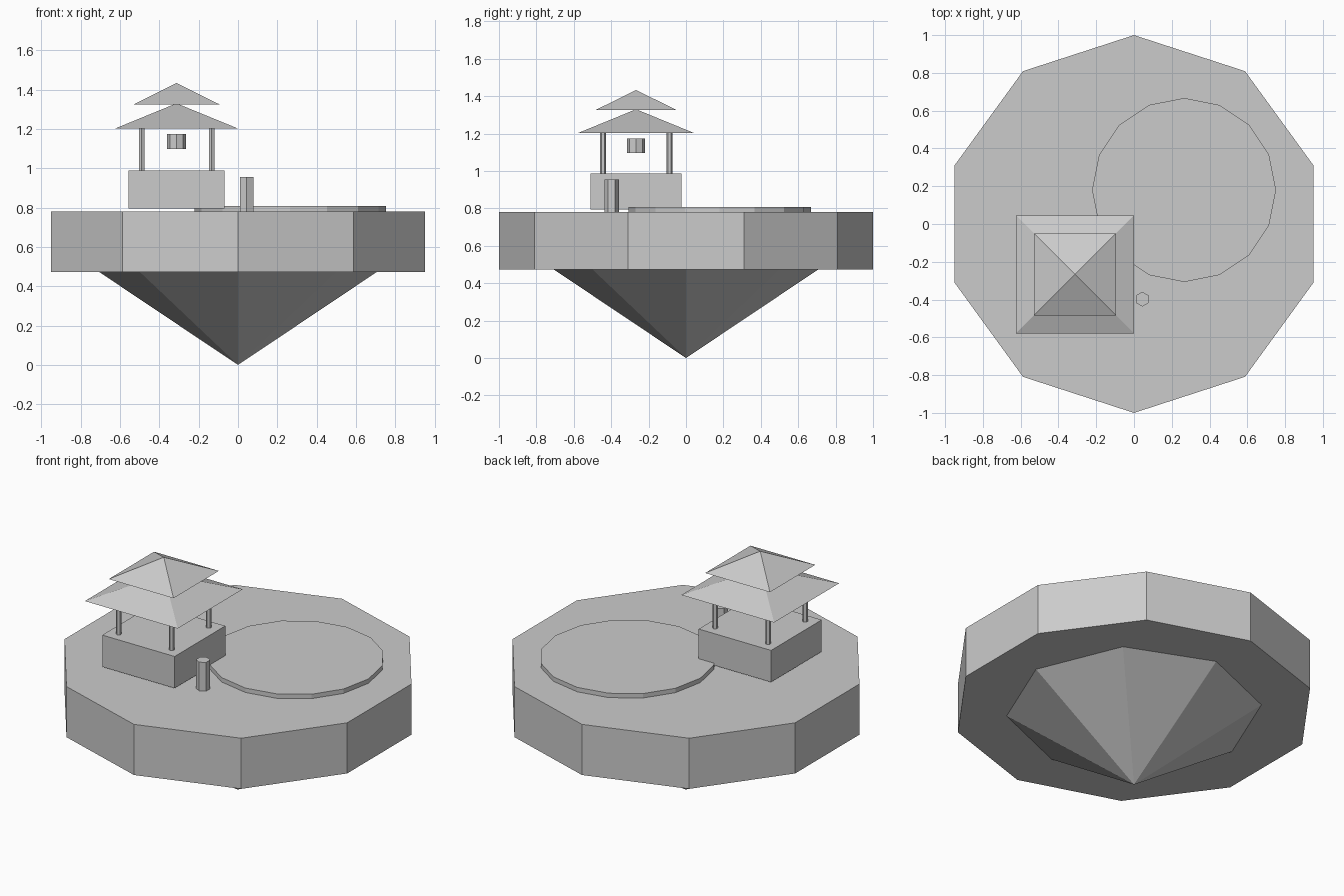
import bpy, math

if "Cube" in bpy.data.objects:
    bpy.data.objects.remove(bpy.data.objects["Cube"])


def prism(name, sides, r1, r2, z0, z1, x=0, y=0, turn=0):
    """Flat-faced prism, cone or frustum with a vertex towards +y (turn in degrees)."""
    if r2 == 0 or r1 == 0:
        bpy.ops.mesh.primitive_cone_add(vertices=sides, radius1=r1, radius2=r2, depth=z1 - z0)
    else:
        bpy.ops.mesh.primitive_cylinder_add(vertices=sides, radius=r1, depth=z1 - z0)
    ob = bpy.context.object
    ob.location = (x, y, (z0 + z1) / 2)
    ob.rotation_euler.z = math.radians(turn)
    ob.name = name
    return ob


# Floating island: ten-sided slab over an eight-sided inverted rock cone
prism("island_slab", 10, 1.0, 1.0, 0.472, 0.78)
prism("island_rock", 8, 0.0, 0.705, 0.0, 0.472)

# Shallow pond disc
prism("pond", 16, 0.487, 0.487, 0.775, 0.807, 0.265, 0.18)

# Pavilion base
PX, PY = -0.3125, -0.267
bpy.ops.mesh.primitive_cube_add(size=1, location=(PX, PY, 0.891))
base = bpy.context.object
base.name = "pavilion_base"
base.scale = (0.487, 0.487, 0.193)

# Four hexagonal posts
for sx in (-1, 1):
    for sy in (-1, 1):
        prism("pavilion_post", 6, 0.016, 0.016, 0.985, 1.202,
              PX + sx * 0.178, PY + sy * 0.178)

# Hanging bell
prism("bell", 8, 0.048, 0.048, 1.097, 1.173, PX, PY)

# Two-tier pyramid roof
for name, half, z0, z1 in (("lower_roof", 0.3125, 1.202, 1.33),
                           ("upper_roof", 0.218, 1.325, 1.433)):
    prism(name, 4, half * math.sqrt(2), 0, z0, z1, PX, PY, 45)

# Small stone marker beside the pond
prism("stone_marker", 6, 0.039, 0.039, 0.778, 0.955, 0.044, -0.398)
